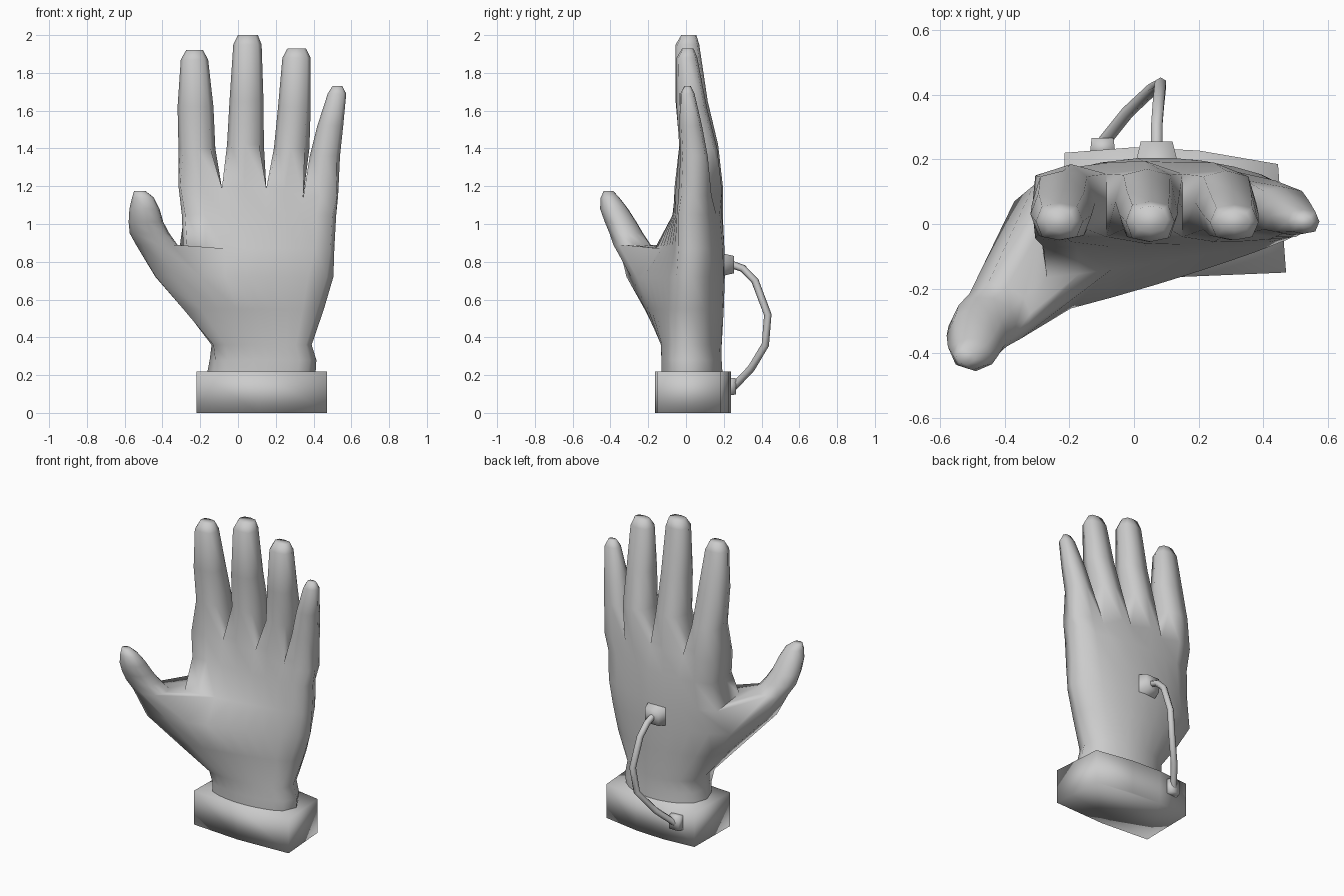
import bpy, bmesh, math
from mathutils import Vector

if "Cube" in bpy.data.objects:
    bpy.data.objects.remove(bpy.data.objects["Cube"])

grey = bpy.data.materials.new("light_grey")
grey.diffuse_color = (0.6, 0.6, 0.6, 1)
grey.use_nodes = True
grey.node_tree.nodes["Principled BSDF"].inputs["Base Color"].default_value = grey.diffuse_color


def finish(name, bm, angle):
    bmesh.ops.recalc_face_normals(bm, faces=bm.faces)
    me = bpy.data.meshes.new(name)
    bm.to_mesh(me)
    bm.free()
    me.materials.append(grey)
    ob = bpy.data.objects.new(name, me)
    bpy.context.collection.objects.link(ob)
    bpy.ops.object.select_all(action='DESELECT')
    ob.select_set(True)
    bpy.context.view_layer.objects.active = ob
    bpy.ops.object.shade_smooth_by_angle(angle=math.radians(angle))
    return ob


def bridge(bm, a, b, skip=()):
    n = len(a)
    for i in range(n):
        if i not in skip:
            bm.faces.new((a[i], a[(i + 1) % n], b[(i + 1) % n], b[i]))


def loft(bm, rings):
    loops = [[bm.verts.new(p) for p in r] for r in rings]
    for a, b in zip(loops, loops[1:]):
        bridge(bm, a, b)
    bm.faces.new(loops[0])
    bm.faces.new(loops[-1])


def lerp(a, b, t):
    return a + (b - a) * t


# ---- Hand: wrist and palm rings of 20 points, fingers and thumb grown from them
edges = [-.305, -.085, .15, .345, .525]
xs = [edges[0]]
for a, b in zip(edges, edges[1:]):
    xs += [(a + b) / 2, b]
ts = [(x - xs[0]) / (xs[-1] - xs[0]) for x in xs]


def palm_ring(z, bl, br, fr, fl, back_bulge, front_bulge, left_out, right_out):
    back, front = [], []
    for t in ts:
        s = math.sin(math.pi * t) ** 0.7 if 0 < t < 1 else 0
        back.append((lerp(bl[0], br[0], t), lerp(bl[1], br[1], t) + back_bulge * s, z))
        front.append((lerp(fl[0], fr[0], t), lerp(fl[1], fr[1], t) - front_bulge * s, z))
    right = ((br[0] + fr[0]) / 2 + right_out, (br[1] + fr[1]) / 2, z)
    left = ((bl[0] + fl[0]) / 2 - left_out, (bl[1] + fl[1]) / 2, z)
    return back + [right] + front[::-1] + [left]


palm = [
    palm_ring(.20, (-.13, .11), (.36, .10), (.37, -.07), (-.13, -.08), .09, .055, .035, .045),
    palm_ring(.28, (-.12, .11), (.37, .10), (.38, -.07), (-.12, -.09), .085, .05, .03, .04),
    palm_ring(.36, (-.12, .11), (.36, .09), (.36, -.07), (-.13, -.11), .09, .04, .015, .03),
    palm_ring(.55, (-.26, .09), (.42, .10), (.42, -.06), (-.29, -.22), .105, .03, .01, .035),
    palm_ring(.72, (-.37, .07), (.46, .10), (.47, -.05), (-.435, -.315), .12, .02, .035, .04),
    palm_ring(.87, (-.31, .12), (.48, .11), (.49, -.04), (-.27, -.165), .09, .01, .0, .025),
    palm_ring(1.05, (-.285, .145), (.49, .10), (.50, -.04), (-.28, -.07), .07, .01, .015, .025),
]
# top ring dips between the knuckles
knuckle_back = [.15, .185, .155, .195, .155, .19, .135, .135, .09]
knuckle_front = [-.045, -.055, -.04, -.06, -.04, -.055, -.03, -.04, -.025]
top_z = [1.2, 1.2, 1.19, 1.2, 1.19, 1.18, 1.14, 1.15, 1.15]
palm.append([(x, y, z) for x, y, z in zip(xs, knuckle_back, top_z)] + [(.53, .04, 1.15)]
            + [(x, y, z) for x, y, z in zip(xs, knuckle_front, top_z)][::-1] + [(-.315, .05, 1.2)])

bm = bmesh.new()
loops = [[bm.verts.new(p) for p in r] for r in palm]
for n, (a, b) in enumerate(zip(loops, loops[1:])):
    bridge(bm, a, b, (16, 17, 18, 19) if n == 4 else ())
bm.faces.new(loops[0])

# thumb, grown from the opening left between two palm rings
low, high = loops[4], loops[5]
prev = [low[i] for i in (16, 17, 18, 19, 0)] + [high[i] for i in (0, 19, 18, 17, 16)]
angles = [-45, -85, -135, -180, -225, -258, -290, -325, -355, -382]
thumb = [(.89, -.43, -.285, .11, .10), (.95, -.468, -.315, .105, .09),
         (1.01, -.487, -.345, .092, .085), (1.08, -.495, -.38, .08, .075),
         (1.14, -.503, -.402, .058, .05), (1.175, -.52, -.41, .03, .025)]
for z, x, y, rx, ry in thumb:
    ring = [bm.verts.new((x + rx * math.cos(math.radians(a)), y + ry * math.sin(math.radians(a)), z))
            for a in angles]
    bridge(bm, prev, ring)
    prev = ring
bm.faces.new(prev)

# fingers
top = loops[-1]
back, front = top[:9], top[10:19][::-1]
webs = [top[19]] + [bm.verts.new((edges[i], .05, top_z[2 * i])) for i in (1, 2, 3)] + [top[9]]


def finger_ring(z, x0, x1, y0, y1):
    dx, dy = (x1 - x0) * .13, (y1 - y0) * .09
    xm, ym = (x0 + x1) / 2, (y0 + y1) / 2
    return [(x0 + dx, y1 - dy, z), (xm, y1, z), (x1 - dx, y1 - dy, z), (x1, ym, z),
            (x1 - dx, y0 + dy, z), (xm, y0, z), (x0 + dx, y0 + dy, z), (x0, ym, z)]


fingers = [
    [(1.40, -.315, -.12, -.035, .165), (1.62, -.32, -.13, -.05, .11),
     (1.87, -.303, -.158, -.05, .065), (1.92, -.275, -.185, -.025, .045)],
    [(1.42, -.058, .137, -.035, .17), (1.65, -.045, .135, -.055, .115),
     (1.95, -.025, .125, -.055, .07), (2.0, 0, .105, -.025, .055)],
    [(1.40, .19, .378, -.035, .165), (1.62, .212, .385, -.05, .11),
     (1.88, .235, .385, -.05, .06), (1.93, .262, .36, -.02, .04)],
    [(1.36, .38, .54, -.03, .115), (1.52, .42, .557, -.035, .085),
     (1.69, .475, .573, -.03, .045), (1.73, .50, .552, -.01, .025)],
]
for f, sections in enumerate(fingers):
    i = 2 * f
    prev = back[i:i + 3] + [webs[f + 1]] + front[i:i + 3][::-1] + [webs[f]]
    for s in sections:
        ring = [bm.verts.new(p) for p in finger_ring(*s)]
        bridge(bm, prev, ring)
        prev = ring
    bm.faces.new(prev)
finish("hand", bm, 85)

# ---- Cuff block
bm = bmesh.new()
outline = [(-.215, .22), (0, .237), (.2, .227), (.445, .185), (.47, -.15),
           (.11, -.165), (-.22, -.14)]
loft(bm, [[(x, y, z) for x, y in outline] for z in (0, .22)])
finish("cuff", bm, 120)


# ---- Sockets for the hose
def socket(name, x, z, hx, hz, y0, y1, taper):
    bm = bmesh.new()
    loft(bm, [[(x + sx * hx * k, y, z + sz * hz * k)
               for sx, sz in ((-1, -1), (1, -1), (1, 1), (-1, 1))]
              for y, k in ((y0, 1), (y1, taper))])
    finish(name, bm, 100)


socket("upper_socket", .07, .785, .07, .065, .17, .255, .7)
socket("lower_socket", -.097, .14, .04, .05, .21, .265, .85)

# ---- Hose looping from the back of the hand to the cuff
path = [Vector(p) for p in [(.07, .23, .79), (.07, .30, .765), (.075, .365, .70), (.082, .433, .52),
                            (.06, .42, .36), (-.02, .345, .235), (-.10, .245, .13)]]
bm = bmesh.new()
rings = []
for i, p in enumerate(path):
    d = (path[min(i + 1, len(path) - 1)] - path[max(i - 1, 0)]).normalized()
    u = d.cross(Vector((1, 0, 0))).normalized()
    v = d.cross(u)
    rings.append([p + .02 * (u * math.cos(k * math.pi / 3) + v * math.sin(k * math.pi / 3))
                  for k in range(6)])
loft(bm, rings)
finish("hose", bm, 65)
